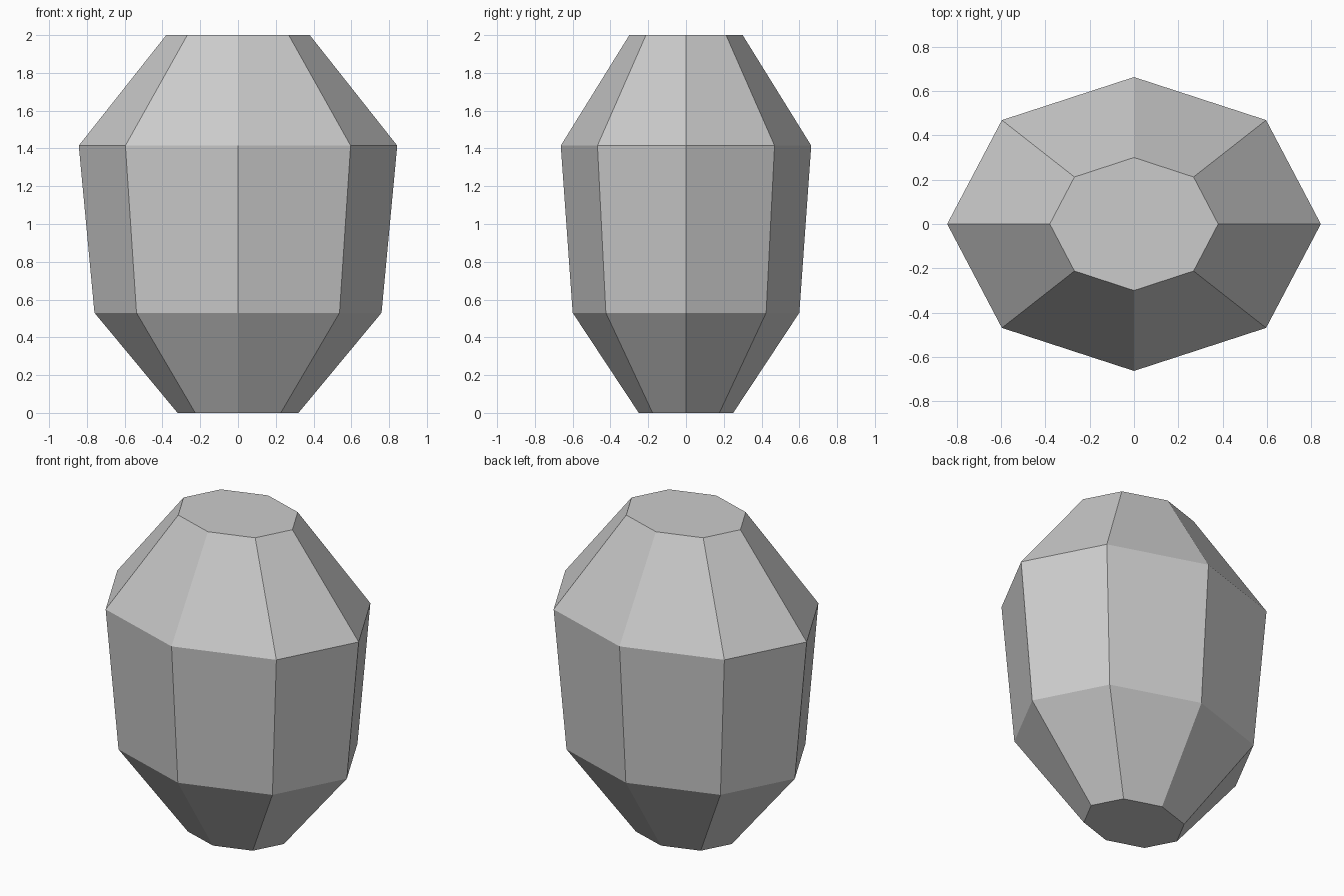
import bpy, bmesh, math

cube = bpy.data.objects.get("Cube")
if cube:
    bpy.data.objects.remove(cube, do_unlink=True)

# Plain grey material
grey = bpy.data.materials.new("plain_grey")
grey.use_nodes = True
colour = (0.6, 0.6, 0.6, 1.0)
grey.diffuse_color = colour
grey.node_tree.nodes["Principled BSDF"].inputs["Base Color"].default_value = colour

# Body: octagonal rings as (height, half width, half depth)
SIDES = 8
RINGS = [(0, 0.32, 0.25), (0.53, 0.76, 0.60), (1.415, 0.843, 0.663), (2, 0.38, 0.30)]

bm = bmesh.new()
loops = []
for z, rx, ry in RINGS:
    angles = [2 * math.pi * i / SIDES for i in range(SIDES)]
    loops.append([bm.verts.new((rx * math.cos(a), ry * math.sin(a), z)) for a in angles])

# Side panels between neighbouring rings
for low, high in zip(loops, loops[1:]):
    for i in range(SIDES):
        j = (i + 1) % SIDES
        bm.faces.new((low[i], low[j], high[j], high[i]))

# Flat bottom and top
bm.faces.new(loops[0][::-1])
bm.faces.new(loops[-1])
bmesh.ops.recalc_face_normals(bm, faces=bm.faces)

mesh = bpy.data.meshes.new("faceted_body")
bm.to_mesh(mesh)
bm.free()
mesh.materials.append(grey)
body = bpy.data.objects.new("faceted_body", mesh)
bpy.context.collection.objects.link(body)
